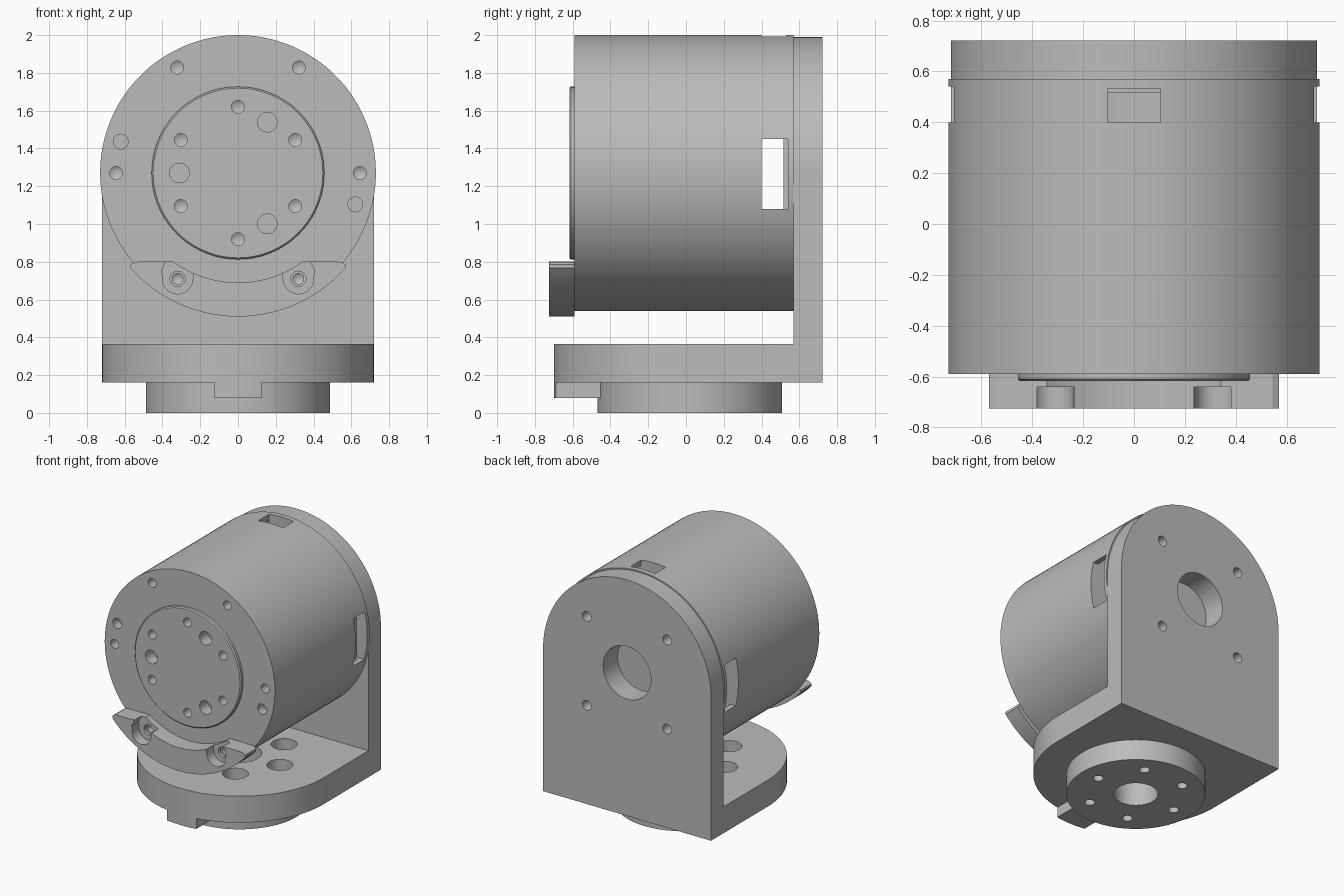
import bpy
import bmesh
from math import sin, cos, radians
from mathutils import Vector, Matrix

if "Cube" in bpy.data.objects:
    bpy.data.objects.remove(bpy.data.objects["Cube"])

metal = bpy.data.materials.new("machined_grey")
metal.use_nodes = True
GREY = (0.5, 0.5, 0.5, 1)
metal.diffuse_color = GREY
metal.node_tree.nodes["Principled BSDF"].inputs["Base Color"].default_value = GREY

AXIS_Z = 1.27   # height of the drum axis
BASE_Y = 0.02   # centre of the base flange


def polar(r, deg, cx=0, cy=0):
    return cx + r * cos(radians(deg)), cy + r * sin(radians(deg))


def arc(r, a, b, n, cx=0, cy=0):
    return [polar(r, a + (b - a) * i / n, cx, cy) for i in range(n + 1)]


def rod(bm, start, end, r, tip=0, segments=32):
    """Cylinder between two points, with an optional drill point at its end."""
    start, end = Vector(start), Vector(end)
    d = end - start
    m = Matrix.Translation((start + end) / 2) @ d.to_track_quat('Z', 'Y').to_matrix().to_4x4()
    made = bmesh.ops.create_cone(bm, cap_ends=True, segments=segments, radius1=r,
                                 radius2=r, depth=d.length, matrix=m)
    if tip:
        caps = {f for v in made["verts"] for f in v.link_faces
                if len(f.verts) == segments and (f.calc_center_median() - end).length < 0.001}
        poked = bmesh.ops.poke(bm, faces=list(caps))
        poked["verts"][0].co += d.normalized() * tip


def drill(bm, x, z, r, y0, y1, tip=0):
    rod(bm, (x, y0, z), (x, y1, z), r, tip)


def prism(bm, points, lo, hi, upright=False):
    """Extrude an outline along z, or along y when upright."""
    place = (lambda p: (p[0], lo, p[1])) if upright else (lambda p: (p[0], p[1], lo))
    face = bm.faces.new([bm.verts.new(place(p)) for p in points])
    out = bmesh.ops.extrude_face_region(bm, geom=[face])
    moved = [v for v in out["geom"] if isinstance(v, bmesh.types.BMVert)]
    shift = (0, hi - lo, 0) if upright else (0, 0, hi - lo)
    bmesh.ops.translate(bm, verts=moved, vec=shift)


def box(bm, x, y, z):
    prism(bm, [(x[0], y[0]), (x[1], y[0]), (x[1], y[1]), (x[0], y[1])], z[0], z[1])


def part(name, build):
    bm = bmesh.new()
    build(bm)
    bmesh.ops.recalc_face_normals(bm, faces=bm.faces)
    mesh = bpy.data.meshes.new(name)
    bm.to_mesh(mesh)
    bm.free()
    mesh.materials.append(metal)
    ob = bpy.data.objects.new(name, mesh)
    bpy.context.collection.objects.link(ob)
    return ob


def apply(ob, mod):
    with bpy.context.temp_override(object=ob, active_object=ob):
        bpy.ops.object.modifier_apply(modifier=mod.name)


def cut(targets, build):
    cutter = part("cutter", build)
    cutter.hide_render = True
    for ob in targets:
        mod = ob.modifiers.new("cut", 'BOOLEAN')
        mod.operation, mod.solver, mod.object = 'DIFFERENCE', 'EXACT', cutter
        apply(ob, mod)
    bpy.data.objects.remove(cutter)


# Drum and raised output disc
drum = part("drum_housing", lambda bm: rod(bm, (0, -0.59, AXIS_Z), (0, 0.57, AXIS_Z), 0.73, segments=128))
disc = part("output_disc", lambda bm: rod(bm, (0, -0.618, AXIS_Z), (0, -0.48, AXIS_Z), 0.457, segments=96))
bevel = disc.modifiers.new("edge", 'BEVEL')
bevel.width = 0.008
apply(disc, bevel)

# Hollow rear chamber with side and top windows
cut([drum], lambda bm: rod(bm, (0, 0.40, AXIS_Z), (0, 0.515, AXIS_Z), 0.69, segments=96))


def windows(bm):
    for s in (-1, 1):
        box(bm, sorted((s * 0.64, s * 0.9)), (0.40, 0.54), (1.08, 1.45))
    box(bm, (-0.105, 0.105), (0.40, 0.53), (1.9, 2.1))


cut([drum], windows)


# Screw and dowel holes in the front face
def disc_holes(bm):
    for k in range(6):
        drill(bm, *polar(0.35, 30 + 60 * k, 0, AXIS_Z), 0.034, -0.7, -0.50, 0.02)
    for k in (60, 180, 300):
        drill(bm, *polar(0.31, k, 0, AXIS_Z), 0.052, -0.7, -0.52)


def rim_holes(bm):
    for k in range(0, 181, 60):
        drill(bm, *polar(0.645, k, 0, AXIS_Z), 0.034, -0.7, -0.50, 0.02)
    for k in (165, -15):
        drill(bm, *polar(0.643, k, 0, AXIS_Z), 0.039, -0.7, -0.52)


cut([disc, drum], disc_holes)
cut([drum], rim_holes)

# Crescent stop bracket under the disc
outline = (arc(0.76, -138.5, -41.5, 40, 0, AXIS_Z) + [(0.57, 0.785), (0.545, 0.80)]
           + arc(0.58, -53.8, -126.2, 32, 0, AXIS_Z) + [(-0.545, 0.80), (-0.57, 0.785)])
bracket = part("stop_bracket", lambda bm: prism(bm, outline, -0.725, -0.59, True))


def pockets(bm):
    for s in (-1, 1):
        pocket = [(0.22, 0.85)] + arc(0.08, 190, 370, 20, 0.32, 0.71) + [(0.405, 0.75), (0.36, 0.85)]
        prism(bm, [(s * x, z) for x, z in pocket], -0.8, -0.64, True)


def bracket_bores(bm):
    for s in (-1, 1):
        drill(bm, s * 0.32, 0.71, 0.04, -0.75, -0.615)


cut([bracket], pockets)
cut([bracket], bracket_bores)


def bracket_screw_holes(bm):
    for s in (-1, 1):
        drill(bm, s * 0.32, 0.71, 0.028, -0.75, -0.53, 0.02)


cut([bracket, drum], bracket_screw_holes)

# Upright back plate with bore and four mounting holes
back_outline = [(-0.72, 0.16), (0.72, 0.16)] + arc(0.72, 0, 180, 64, 0, AXIS_Z)
back_plate = part("back_plate", lambda bm: prism(bm, back_outline, 0.57, 0.722, True))


def back_holes(bm):
    for sx in (-1, 1):
        for sz in (-1, 1):
            drill(bm, sx * 0.345, AXIS_Z + sz * 0.345, 0.038, 0.8, 0.55)


cut([back_plate], back_holes)
cut([back_plate, drum], lambda bm: rod(bm, (0, 0.8, AXIS_Z), (0, 0.545, AXIS_Z), 0.205, segments=64))

# Base with rounded front, key tab and lower boss
base_outline = [(0.72, 0.57), (-0.72, 0.57)] + arc(0.72, 180, 360, 64, 0, BASE_Y)
base = part("base_plate", lambda bm: prism(bm, base_outline, 0.16, 0.365))
boss = part("base_boss", lambda bm: rod(bm, (0, BASE_Y, 0), (0, BASE_Y, 0.16), 0.488, segments=96))
tab_outline = [(0.125, -0.44), (-0.125, -0.44)] + arc(0.72, 260, 280, 10, 0, BASE_Y)
tab = part("key_tab", lambda bm: prism(bm, tab_outline, 0.08, 0.16))


def base_bores(bm):
    rod(bm, (0, BASE_Y, -0.1), (0, BASE_Y, 0.5), 0.156, segments=48)
    for k in range(6):
        x, y = polar(0.345, 60 * k, 0, BASE_Y)
        rod(bm, (x, y, 0.5), (x, y, 0.1), 0.092)


def base_screw_holes(bm):
    for k in range(6):
        x, y = polar(0.345, 60 * k, 0, BASE_Y)
        rod(bm, (x, y, -0.1), (x, y, 0.14), 0.037)


cut([base, boss], base_bores)
cut([boss], base_screw_holes)

# Smooth round walls, crisp edges
bpy.ops.object.select_all(action='DESELECT')
parts = (drum, disc, bracket, back_plate, base, boss, tab)
for ob in parts:
    ob.select_set(True)
bpy.context.view_layer.objects.active = drum
bpy.ops.object.shade_smooth_by_angle(angle=radians(30))
